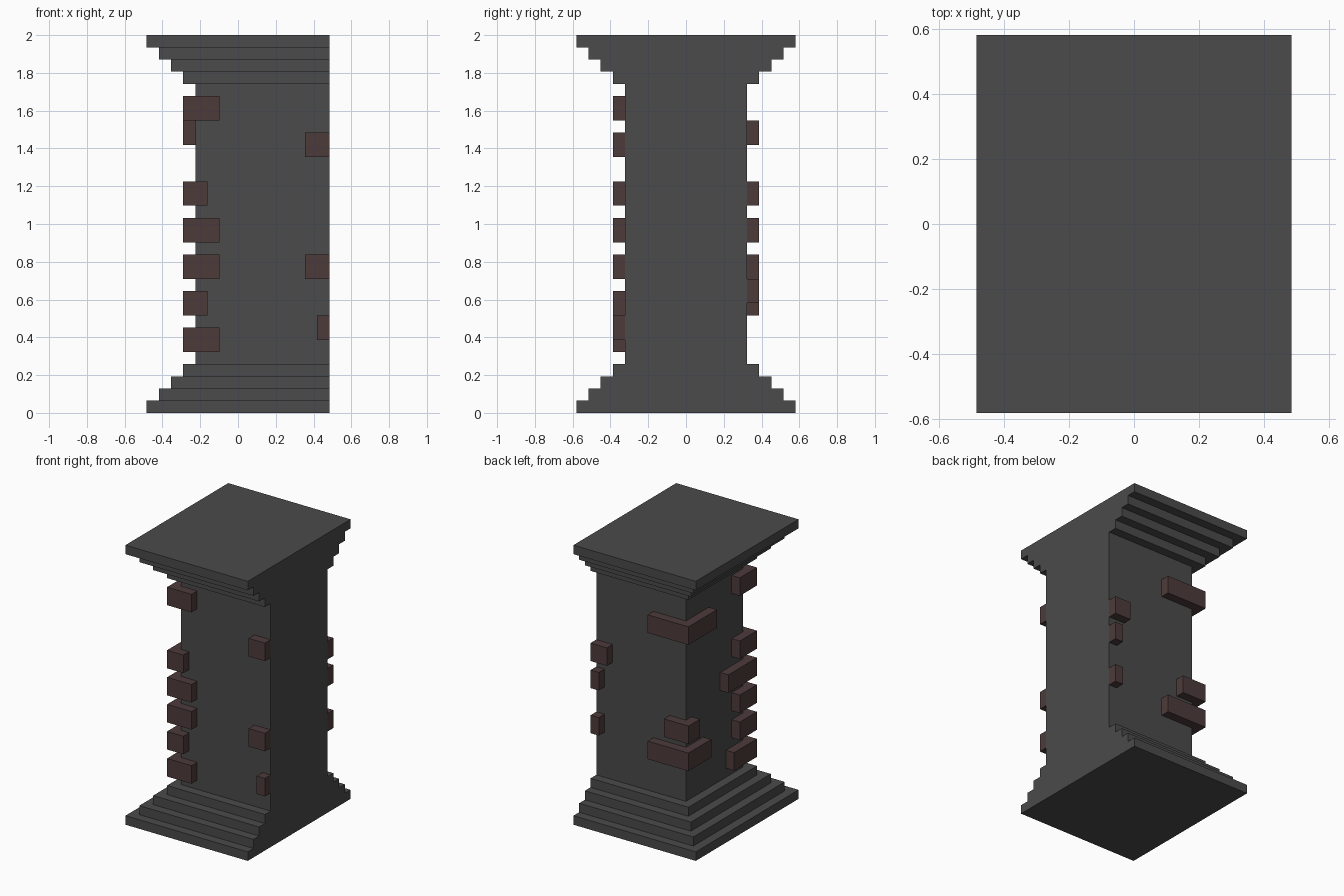
import bpy
import bmesh

cube = bpy.data.objects.get("Cube")
if cube:
    bpy.data.objects.remove(cube, do_unlink=True)

U = 2 / 31  # module: the pillar is 31 modules tall, 18 deep and 15 wide


def material(name, rgb):
    mat = bpy.data.materials.new(name)
    mat.use_nodes = True
    mat.diffuse_color = (*rgb, 1)
    bsdf = mat.node_tree.nodes["Principled BSDF"]
    bsdf.inputs["Base Color"].default_value = (*rgb, 1)
    bsdf.inputs["Roughness"].default_value = 0.9
    return mat


stone = material("dark grey stone", (0.069, 0.069, 0.069))
brick = material("dark red brick", (0.074, 0.044, 0.043))


def box(name, mat, x, y, z):
    """Box from (min, max) ranges given in modules."""
    bm = bmesh.new()
    bmesh.ops.create_cube(bm, size=1)
    for v in bm.verts:
        for i, (lo, hi) in enumerate((x, y, z)):
            v.co[i] = U * (lo if v.co[i] < 0 else hi)
    mesh = bpy.data.meshes.new(name)
    bm.to_mesh(mesh)
    bm.free()
    mesh.materials.append(mat)
    obj = bpy.data.objects.new(name, mesh)
    bpy.context.collection.objects.link(obj)
    return obj


# Shaft, flush with the flat left side of the pillar
FLAT = 7.5
box("shaft", stone, (-3.5, FLAT), (-5, 5), (4, 27))

# Stepped base and mirrored stepped capital
for i in range(4):
    x, y = (-7.5 + i, FLAT), (-9 + i, 9 - i)
    box(f"base_step_{i + 1}", stone, x, y, (i, i + 1))
    box(f"capital_step_{i + 1}", stone, x, y, (30 - i, 31 - i))

# Bricks wrapping the front right corner: bottom, width along x, depth along y
for z, w, d in ((5, 3, 4), (8, 2, 3), (11, 3, 3), (14, 3, 5), (17, 2, 3), (24, 3, 3)):
    box("front_corner_brick", brick, (-4.5, -4.5 + w), (-6, -6 + d), (z, z + 2))

# Bricks wrapping the back right corner
for z, w, d in ((8, 5, 4), (11, 3, 2), (22, 5, 5)):
    box("back_corner_brick", brick, (-4.5, -4.5 + w), (6 - d, 6), (z, z + 2))

# Bricks ending at the flat side: bottom, width along x
for z, w in ((6, 1), (11, 2), (21, 2)):
    box("front_edge_brick", brick, (FLAT - w, FLAT), (-6, -5), (z, z + 2))
for z, w in ((9, 1), (14, 1), (17, 2)):
    box("back_edge_brick", brick, (FLAT - w, FLAT), (5, 6), (z, z + 2))
